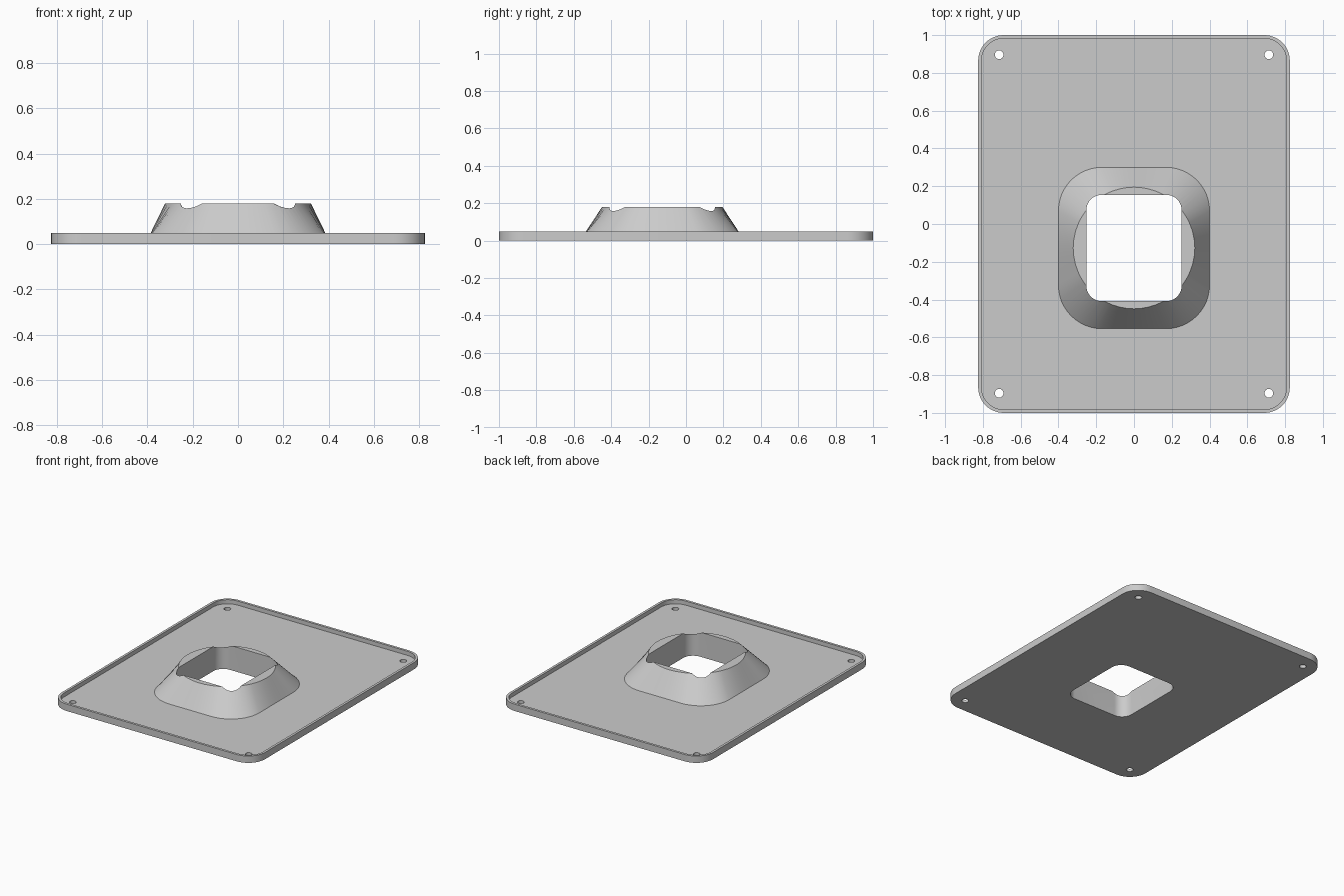
import bpy, bmesh, math

cube = bpy.data.objects.get("Cube")
if cube:
    bpy.data.objects.remove(cube, do_unlink=True)

grey = bpy.data.materials.new("plain grey")
grey.use_nodes = True
colour = (0.6, 0.6, 0.6, 1)
grey.diffuse_color = colour
grey.node_tree.nodes["Principled BSDF"].inputs["Base Color"].default_value = colour

FLOOR, RIM, TOP = 0.02, 0.05, 0.18
CENTRE_Y = -0.127
ARC, SIDE = 12, 6


def rounded_rect(hx, hy, r, cy=0.0, side=1):
    """Counter-clockwise outline, with each straight edge split into side pieces."""
    pts = []
    corners = [(1, 1), (-1, 1), (-1, -1), (1, -1)]
    for k, (sx, sy) in enumerate(corners):
        for i in range(ARC + 1):
            a = math.pi / 2 * (k + i / ARC)
            pts.append((sx * (hx - r) + r * math.cos(a), cy + sy * (hy - r) + r * math.sin(a)))
        nx, ny = corners[(k + 1) % 4]
        a = math.pi / 2 * (k + 1)
        end = (nx * (hx - r) + r * math.cos(a), cy + ny * (hy - r) + r * math.sin(a))
        x, y = pts[-1]
        for i in range(1, side):
            t = i / side
            pts.append((x + (end[0] - x) * t, y + (end[1] - y) * t))
    return pts


def circle(r, cx, cy, n=32):
    return [(cx + r * math.cos(math.tau * i / n), cy + r * math.sin(math.tau * i / n))
            for i in range(n)]


def loft(name, rings):
    """Closed solid through (outline, height) rings of equal point count."""
    bm = bmesh.new()
    loops = [[bm.verts.new((x, y, z)) for x, y in pts] for pts, z in rings]
    for low, high in zip(loops, loops[1:]):
        n = len(low)
        for i in range(n):
            j = (i + 1) % n
            bm.faces.new((low[i], low[j], high[j], high[i]))
    bm.faces.new(loops[0][::-1])
    bm.faces.new(loops[-1])
    mesh = bpy.data.meshes.new(name)
    bm.to_mesh(mesh)
    bm.free()
    obj = bpy.data.objects.new(name, mesh)
    bpy.context.collection.objects.link(obj)
    mesh.materials.append(grey)
    return obj


def prism(name, outline, z0, z1):
    return loft(name, [(outline, z0), (outline, z1)])


def combine(target, other, operation):
    """Apply a boolean and discard the helper."""
    bpy.ops.object.select_all(action="DESELECT")
    bpy.context.view_layer.objects.active = target
    target.select_set(True)
    mod = target.modifiers.new(operation, "BOOLEAN")
    mod.operation, mod.object, mod.solver = operation, other, "EXACT"
    bpy.ops.object.modifier_apply(modifier=mod.name)
    bpy.data.objects.remove(other, do_unlink=True)


# Plate with a shallow tray inside a thin rim
plate = prism("mounting_plate", rounded_rect(0.825, 1.0, 0.135), 0, RIM)
combine(plate, prism("tray_cutter", rounded_rect(0.807, 0.982, 0.117), FLOOR, 0.3), "DIFFERENCE")

# Collar: rounded rectangle blending into a circle, matched by distance around
base = rounded_rect(0.4, 0.427, 0.23, CENTRE_Y, SIDE)
steps = [math.dist(base[i], base[(i + 1) % len(base)]) for i in range(len(base))]
total = sum(steps)
side_y = 2 * (0.427 - 0.23)
travelled, ring = side_y / 2, []
for step in steps:
    a = math.tau * travelled / total
    ring.append((0.322 * math.cos(a), CENTRE_Y + 0.322 * math.sin(a)))
    travelled += step
collar = loft("collar", [(base, 0.01), (base, FLOOR), (ring, TOP)])
combine(plate, collar, "UNION")

# Through opening, whose corners break out of the collar's top edge
opening = prism("opening_cutter", rounded_rect(0.252, 0.281, 0.08, CENTRE_Y), -0.1, 0.3)
combine(plate, opening, "DIFFERENCE")

# Corner screw holes
for sx in (-1, 1):
    for sy in (-1, 1):
        hole = prism("screw_hole_cutter", circle(0.023, sx * 0.714, sy * 0.896), -0.1, 0.3)
        combine(plate, hole, "DIFFERENCE")

bpy.context.view_layer.objects.active = plate
plate.select_set(True)
bpy.ops.object.shade_smooth_by_angle(angle=math.radians(30))
